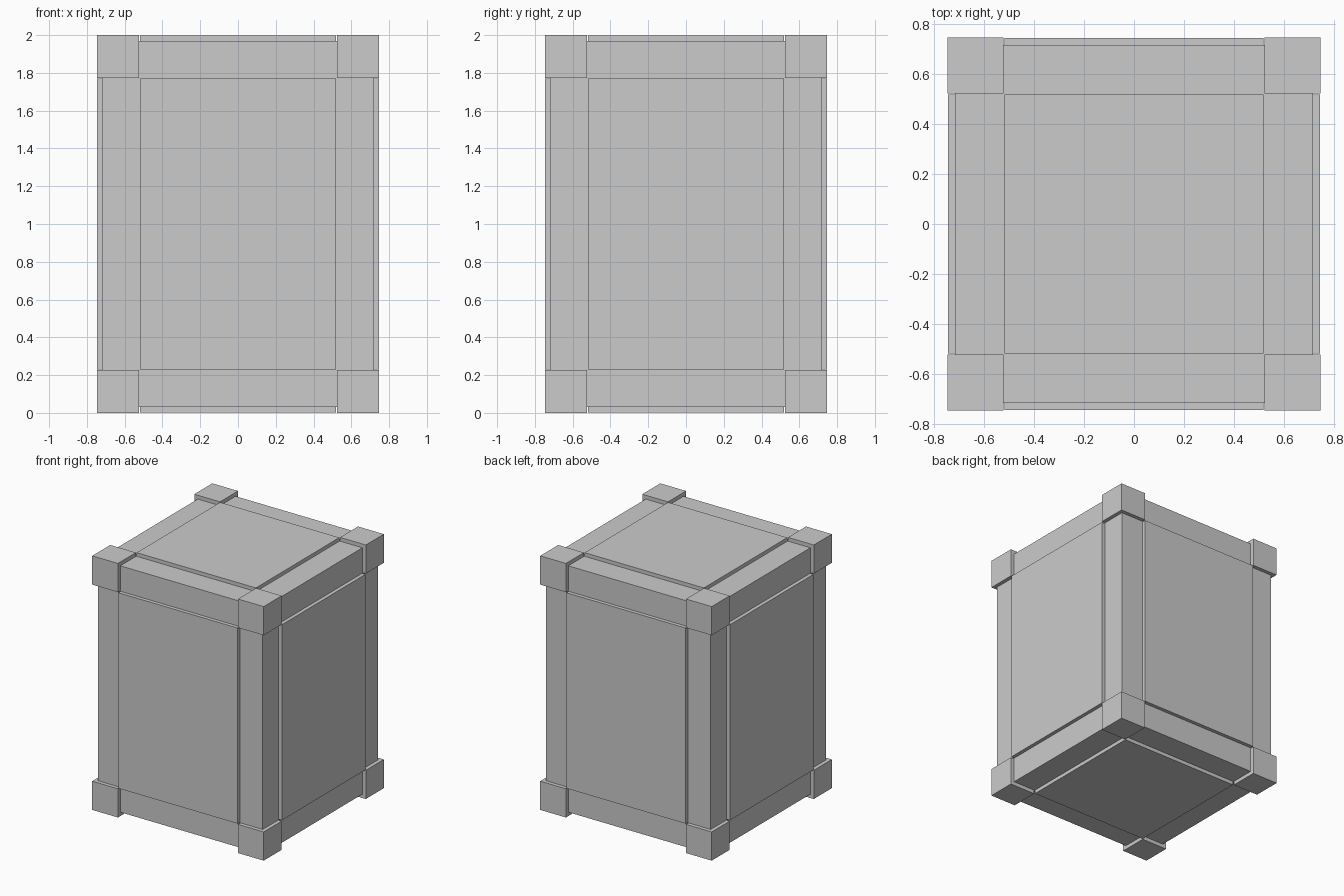
import bpy
from itertools import product

if "Cube" in bpy.data.objects:
    bpy.data.objects.remove(bpy.data.objects["Cube"])

HALF = (0.747, 0.747, 1.0)      # half size of the crate on x, y, z
INNER = (0.523, 0.523, 0.774)   # where the corner blocks begin
PANEL = (0.519, 0.519, 0.770)   # half size of the raised panels
STEP = 0.03                     # how far the beams sit back
AXES = "xyz"


def box(name, lo, hi):
    verts = [tuple((lo, hi)[b][i] for i, b in enumerate(bits))
             for bits in product((0, 1), repeat=3)]
    verts = [(x, y, z + HALF[2]) for x, y, z in verts]
    faces = [(0, 1, 3, 2), (4, 6, 7, 5), (0, 4, 5, 1),
             (2, 3, 7, 6), (0, 2, 6, 4), (1, 5, 7, 3)]
    mesh = bpy.data.meshes.new(name)
    mesh.from_pydata(verts, [], faces)
    obj = bpy.data.objects.new(name, mesh)
    bpy.context.collection.objects.link(obj)


def span(sign, a, b):
    return (a, b) if sign > 0 else (-b, -a)


# Corner blocks
for signs in product((-1, 1), repeat=3):
    s = [span(signs[i], INNER[i], HALF[i]) for i in range(3)]
    box("corner_block", [p[0] for p in s], [p[1] for p in s])

for axis in range(3):
    others = [i for i in range(3) if i != axis]

    # Edge beams, set back from the corner blocks
    for signs in product((-1, 1), repeat=2):
        s = [None] * 3
        s[axis] = (-INNER[axis], INNER[axis])
        for i, sign in zip(others, signs):
            s[i] = span(sign, PANEL[i], HALF[i] - STEP)
        box("edge_beam_" + AXES[axis], [p[0] for p in s], [p[1] for p in s])

    # Raised face panels, nearly flush with the corner blocks
    for sign in (-1, 1):
        s = [(-PANEL[i], PANEL[i]) for i in range(3)]
        s[axis] = span(sign, PANEL[axis], HALF[axis] - 0.001)
        box("face_panel_" + AXES[axis], [p[0] for p in s], [p[1] for p in s])
